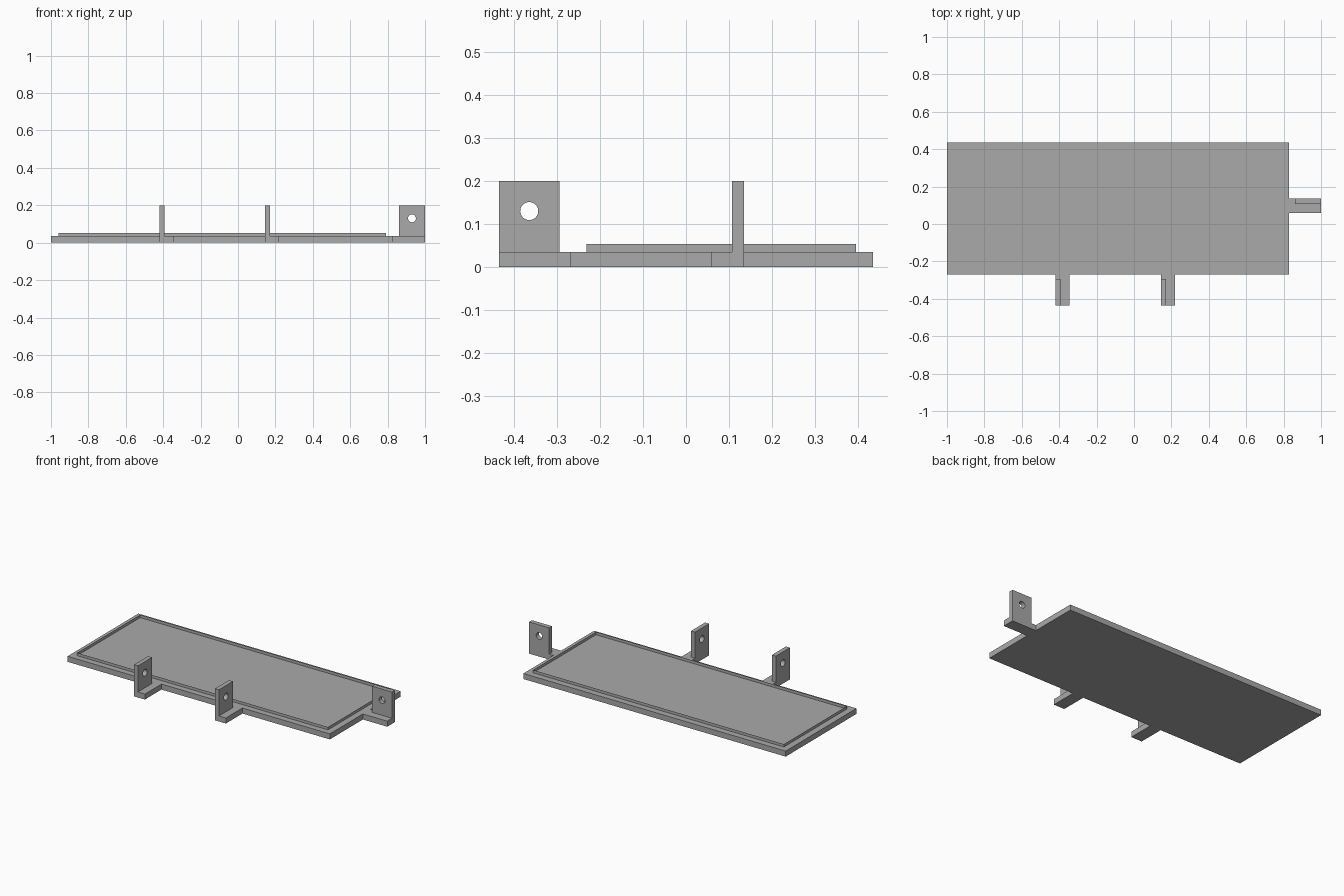
import bpy, bmesh, math
from mathutils import Matrix, Vector

if "Cube" in bpy.data.objects:
    bpy.data.objects.remove(bpy.data.objects["Cube"])

grey = bpy.data.materials.new("plain grey")
grey.use_nodes = True
grey.diffuse_color = (0.4, 0.4, 0.4, 1)
grey.node_tree.nodes["Principled BSDF"].inputs["Base Color"].default_value = (0.4, 0.4, 0.4, 1)

PLATE_TOP, LIP_TOP, LUG_TOP = 0.035, 0.053, 0.2


def finish(name, bm):
    bmesh.ops.recalc_face_normals(bm, faces=bm.faces)
    mesh = bpy.data.meshes.new(name)
    bm.to_mesh(mesh)
    bm.free()
    mesh.materials.append(grey)
    obj = bpy.data.objects.new(name, mesh)
    bpy.context.collection.objects.link(obj)
    return obj


def box(name, lo, hi):
    lo, hi = Vector(lo), Vector(hi)
    bm = bmesh.new()
    bmesh.ops.create_cube(bm, size=1)
    for v in bm.verts:
        v.co = (lo + hi) / 2 + v.co * (hi - lo)
    return finish(name, bm)


def drill(obj, centre, axis, radius=0.021):
    # cut a round hole right through a part
    bm = bmesh.new()
    turn = Vector((0, 0, 1)).rotation_difference(Vector(axis)).to_matrix().to_4x4()
    bmesh.ops.create_cone(bm, cap_ends=True, segments=32, radius1=radius, radius2=radius,
                          depth=0.2, matrix=Matrix.Translation(centre) @ turn)
    cutter = finish("hole_cutter", bm)
    cutter.hide_render = True
    mod = obj.modifiers.new("hole", 'BOOLEAN')
    mod.operation, mod.solver, mod.object = 'DIFFERENCE', 'EXACT', cutter
    bpy.context.view_layer.objects.active = obj
    bpy.ops.object.modifier_apply(modifier=mod.name)
    bpy.data.objects.remove(cutter)
    obj.select_set(True)
    bpy.ops.object.shade_smooth_by_angle(angle=math.radians(30))
    obj.select_set(False)


# flat base plate
box("base_plate", (-1, -0.27, 0), (0.83, 0.435, PLATE_TOP))

# thin raised rim, open in the middle
bm = bmesh.new()
x0, x1, y0, y1 = -0.96, 0.79, -0.232, 0.396
outer = bm.faces.new([bm.verts.new((x, y, PLATE_TOP))
                      for x, y in ((x0, y0), (x1, y0), (x1, y1), (x0, y1))])
bmesh.ops.inset_region(bm, faces=[outer], thickness=0.017, use_boundary=True)
bmesh.ops.delete(bm, geom=[outer], context='FACES')
raised = bmesh.ops.extrude_face_region(bm, geom=bm.faces[:], use_keep_orig=True)["geom"]
bmesh.ops.translate(bm, vec=(0, 0, LIP_TOP - PLATE_TOP),
                    verts=[g for g in raised if isinstance(g, bmesh.types.BMVert)])
finish("raised_rim", bm)

# two front brackets: a foot with a drilled upright lug
for side, x in (("right", -0.421), ("left", 0.144)):
    box(f"front_{side}_foot", (x, -0.435, 0), (x + 0.076, -0.27, PLATE_TOP))
    lug = box(f"front_{side}_lug", (x, -0.435, PLATE_TOP), (x + 0.028, -0.295, LUG_TOP))
    drill(lug, (x, -0.365, 0.13), (1, 0, 0))

# bracket on the left end
box("end_foot", (0.83, 0.059, 0), (1, 0.135, PLATE_TOP))
lug = box("end_lug", (0.86, 0.107, PLATE_TOP), (1, 0.135, LUG_TOP))
drill(lug, (0.93, 0.12, 0.13), (0, 1, 0))
